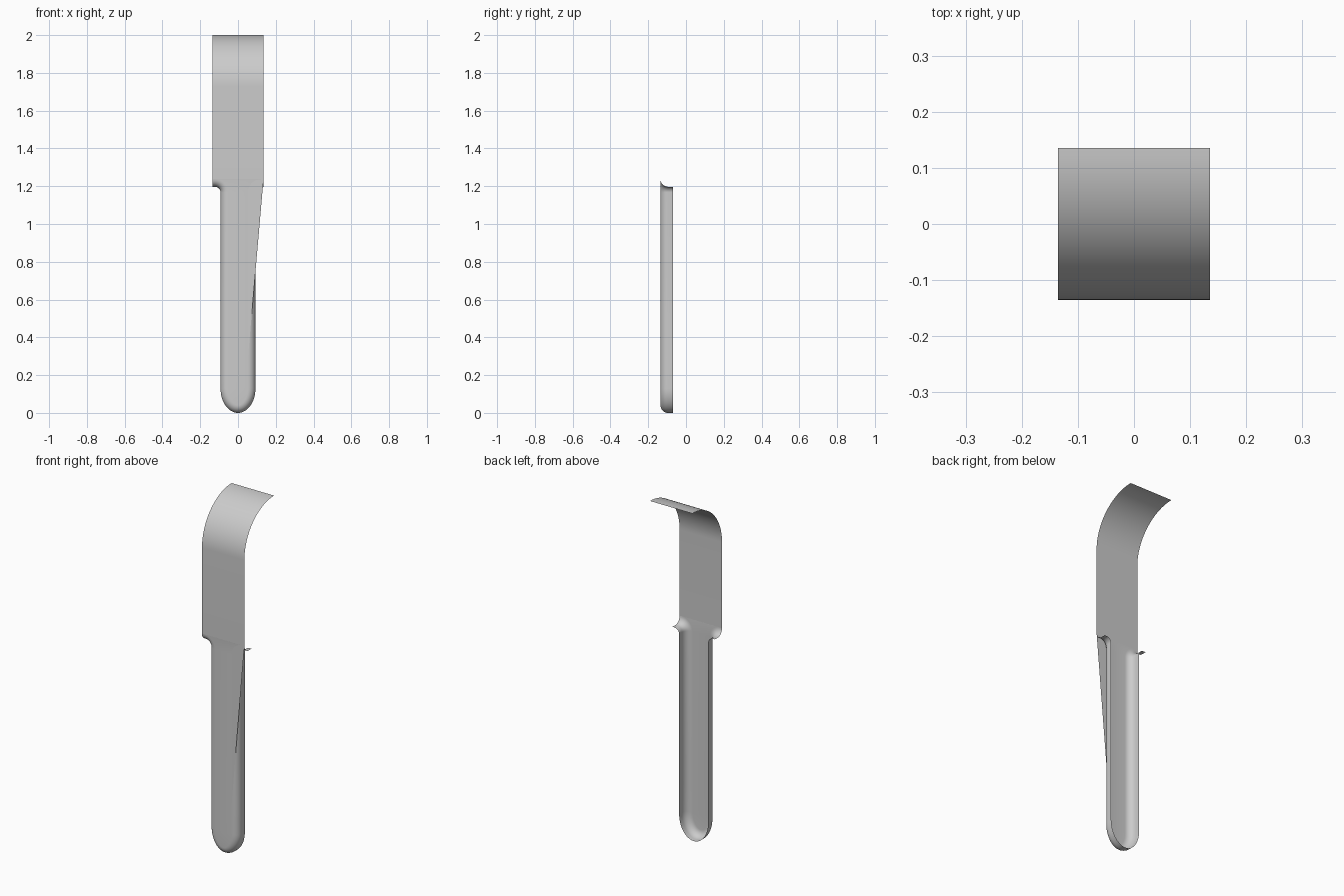
import bpy, bmesh
from math import sin, cos, pi
from mathutils import Vector

cube = bpy.data.objects.get("Cube")
if cube:
    bpy.data.objects.remove(cube)

WIDE, NARROW = 0.135, 0.0925      # half widths of blade and handle
FRONT, LIP = -0.135, -0.07        # front face and back rim of the flange
BEND = 0.04                       # radius of the rolled edge
SHOULDER, NOTCH, TIP = 1.197, 0.03, 0.13
CURL = 0.27                       # radius of the curled top
WEB_END = 0.29

steel = bpy.data.materials.new("plain grey steel")
steel.use_nodes = True
grey = (0.6, 0.6, 0.6, 1)
steel.diffuse_color = grey
steel.node_tree.nodes["Principled BSDF"].inputs["Base Color"].default_value = grey


def finish(bm, name):
    mesh = bpy.data.meshes.new(name)
    bm.to_mesh(mesh)
    bm.free()
    mesh.materials.append(steel)
    obj = bpy.data.objects.new(name, mesh)
    bpy.context.collection.objects.link(obj)
    bpy.ops.object.select_all(action='DESELECT')
    obj.select_set(True)
    bpy.context.view_layer.objects.active = obj
    bpy.ops.object.shade_smooth_by_angle(angle=pi / 5)
    return obj


def half_outline():
    """Outer edge on the left side, shoulder to tip, as (point, outward normal)."""
    path = [(Vector((WIDE, SHOULDER)), Vector((0, -1)))]
    centre = Vector((NARROW + NOTCH, SHOULDER - NOTCH))
    for i in range(13):
        a = pi / 2 * (1 + i / 12)
        d = Vector((cos(a), sin(a)))
        path.append((centre + NOTCH * d, -d))
    path.append((Vector((NARROW, WEB_END)), Vector((1, 0))))
    for i in range(17):
        a = pi / 2 * i / 16
        p = Vector((NARROW * cos(a), TIP - TIP * sin(a)))
        n = Vector((cos(a) / NARROW, -sin(a) / TIP)).normalized()
        path.append((p, n))
    return path


left = half_outline()
right = [(Vector((-p.x, p.y)), Vector((-n.x, n.y))) for p, n in left[:-1]]
outline = left + right[::-1]

# Rolled edge section: inset from the outer edge, and depth
section = [(BEND * (1 - sin(a)), FRONT + BEND * (1 - cos(a)))
           for a in (pi / 2 * i / 8 for i in range(9))] + [(0, LIP)]

# Blade, handle and rolled flange as one open sheet
bm = bmesh.new()
rows = []
for inset, y in section:
    row = []
    for p, n in outline:
        q = p - n * inset
        row.append(bm.verts.new((q.x, y, q.y)))
    rows.append(row)
for a, b in zip(rows, rows[1:]):
    for i in range(len(outline) - 1):
        bm.faces.new((a[i], a[i + 1], b[i + 1], b[i]))

# Flat front of the handle, filled side to side
inner = rows[0]
last = len(inner) - 1
for i in range(len(left) - 1):
    ring = [inner[i], inner[last - i], inner[last - i - 1], inner[i + 1]]
    bm.faces.new(list(dict.fromkeys(ring)))

# Wide blade and its backward curl
edge = (inner[0], inner[last])
profile = [(FRONT + CURL * (1 - cos(a)), 2 - CURL + CURL * sin(a))
           for a in (pi / 2 * i / 24 for i in range(25))]
for y, z in profile:
    new = (bm.verts.new((WIDE, y, z)), bm.verts.new((-WIDE, y, z)))
    bm.faces.new((edge[0], new[0], new[1], edge[1]))
    edge = new
bmesh.ops.recalc_face_normals(bm, faces=bm.faces)
finish(bm, "blade_and_handle")

# Flat web bridging the left shoulder and the handle
bm = bmesh.new()
corners = []
for p, n in left:
    q = p - n * BEND
    corners.append(bm.verts.new((q.x, FRONT, q.y)))
    if p.y <= WEB_END:
        break
web = bm.faces.new(corners)
web.normal_update()
if web.normal.y > 0:
    web.normal_flip()
finish(bm, "shoulder_web")
